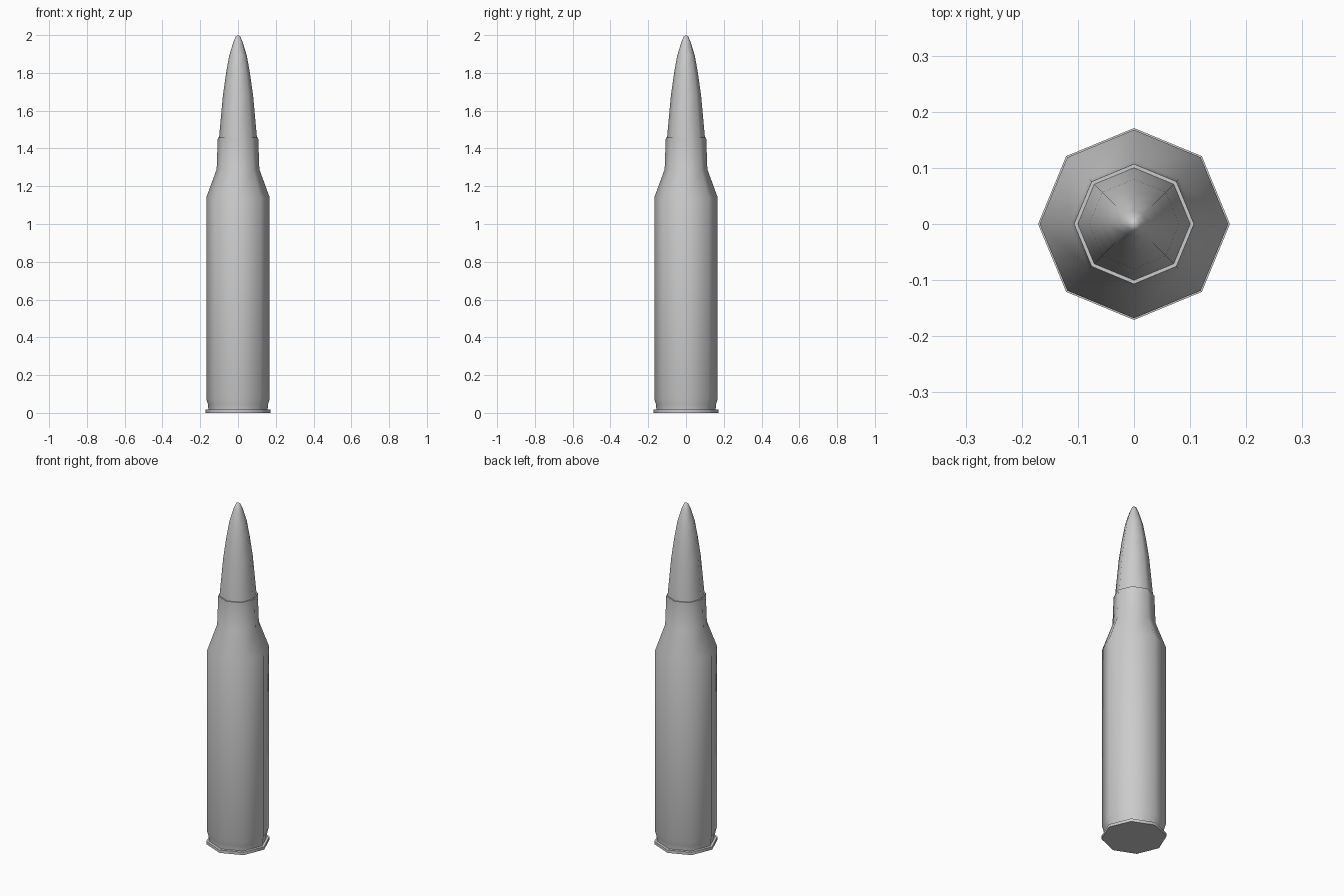
import bpy, bmesh, math

if "Cube" in bpy.data.objects:
    bpy.data.objects.remove(bpy.data.objects["Cube"])

SIDES = 8


def lathe(name, profile, cap_bottom=False):
    """Turn a (radius, z) profile round the z axis; radius 0 makes a tip."""
    bm = bmesh.new()
    rings = []
    for r, z in profile:
        if r == 0:
            rings.append([bm.verts.new((0, 0, z))] * SIDES)
        else:
            rings.append([bm.verts.new((r * math.cos(math.tau * i / SIDES),
                                        r * math.sin(math.tau * i / SIDES), z))
                          for i in range(SIDES)])
    for low, high in zip(rings, rings[1:]):
        for i in range(SIDES):
            j = (i + 1) % SIDES
            corners = [low[i], low[j], high[j], high[i]]
            bm.faces.new(list(dict.fromkeys(corners)))
    if cap_bottom:
        bm.faces.new(rings[0][::-1])
    mesh = bpy.data.meshes.new(name)
    bm.to_mesh(mesh)
    bm.free()
    obj = bpy.data.objects.new(name, mesh)
    bpy.context.collection.objects.link(obj)
    bpy.ops.object.select_all(action='DESELECT')
    obj.select_set(True)
    bpy.context.view_layer.objects.active = obj
    bpy.ops.object.shade_smooth_by_angle(angle=math.radians(50))
    return obj


# Case: rim, extractor groove, straight body, shoulder, neck and lip
lathe("case", [(0.171, 0), (0.171, 0.017), (0.157, 0.018), (0.159, 0.045),
               (0.168, 0.075), (0.168, 1.14), (0.113, 1.29),
               (0.107, 1.457), (0.099, 1.457)], cap_bottom=True)

# Projectile: curved taper to a rounded tip, seated in the neck
lathe("projectile", [(0.101, 1.44), (0.100, 1.46), (0.080, 1.68), (0.063, 1.80),
                     (0.047, 1.89), (0.024, 1.965), (0.012, 1.992), (0, 2.0)])
